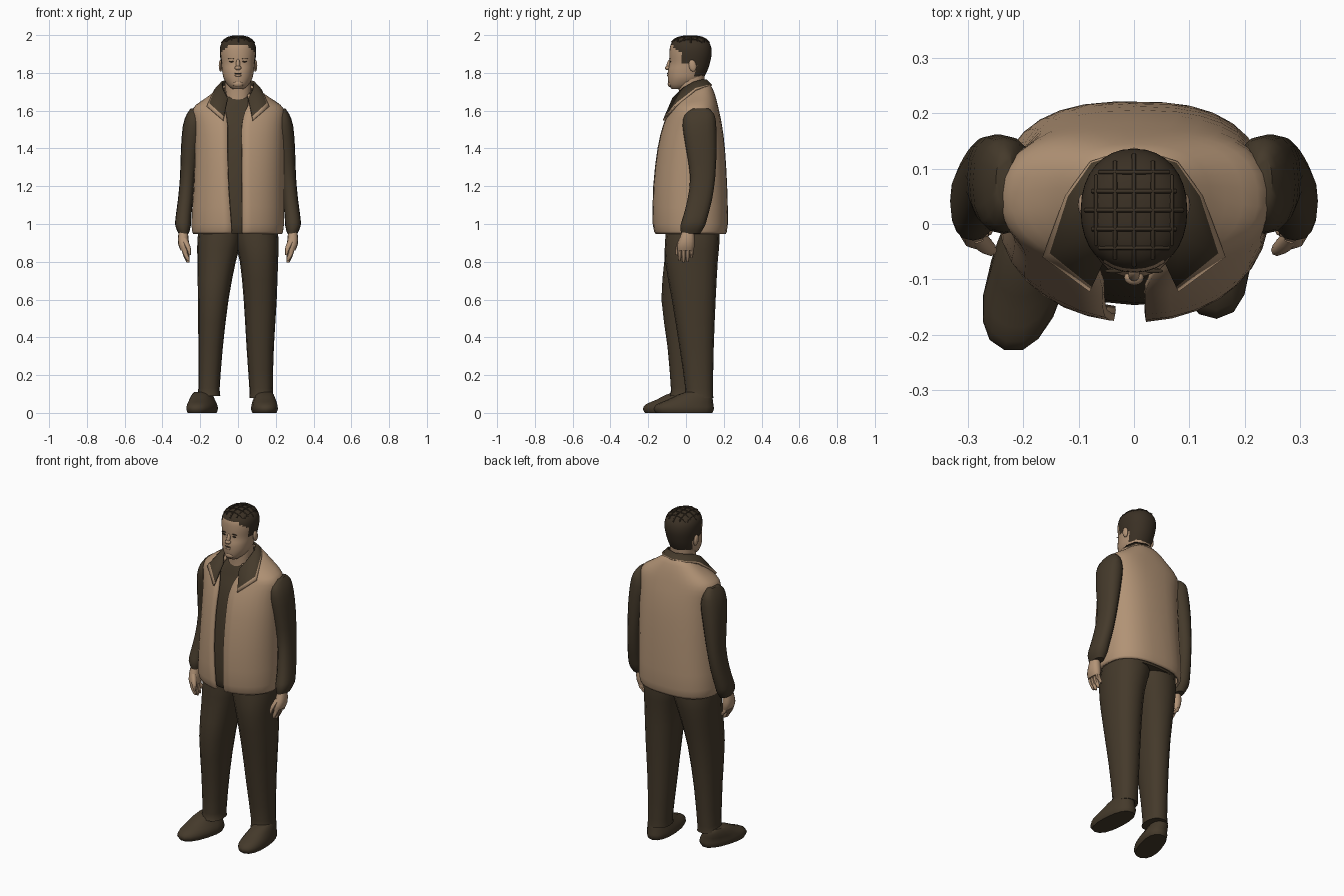
import bpy, bmesh, math
from mathutils import Vector, Matrix

if "Cube" in bpy.data.objects:
    bpy.data.objects.remove(bpy.data.objects["Cube"])


def material(name, rgb):
    m = bpy.data.materials.new(name)
    m.use_nodes = True
    m.diffuse_color = (*rgb, 1)
    m.node_tree.nodes["Principled BSDF"].inputs["Base Color"].default_value = (*rgb, 1)
    return m


TAN = material("tan cloth", (0.44, 0.29, 0.178))
SKIN = material("skin", (0.45, 0.295, 0.184))
DARK = material("dark brown cloth", (0.059, 0.042, 0.024))
HAIR = material("dark hair", (0.043, 0.03, 0.018))


def finish(name, bm, mats, angle=50):
    bmesh.ops.recalc_face_normals(bm, faces=bm.faces)
    me = bpy.data.meshes.new(name)
    bm.to_mesh(me)
    bm.free()
    for m in mats:
        me.materials.append(m)
    ob = bpy.data.objects.new(name, me)
    bpy.context.collection.objects.link(ob)
    bpy.ops.object.select_all(action='DESELECT')
    ob.select_set(True)
    bpy.context.view_layer.objects.active = ob
    bpy.ops.object.shade_smooth_by_angle(angle=math.radians(angle))
    return ob


def refine(rings, k):
    """Catmull-Rom steps between the given rings."""
    out = []
    for i in range(len(rings) - 1):
        quad = [rings[max(0, min(len(rings) - 1, i + d))] for d in (-1, 0, 1, 2)]
        for s in range(k):
            t = s / k
            out.append([0.5 * (2 * b + (c - a) * t + (2 * a - 5 * b + 4 * c - d) * t * t
                               + (3 * b - a - 3 * c + d) * t ** 3) for a, b, c, d in zip(*quad)])
    return out + [list(rings[-1])]


def loft(name, rings, mats, n=16, k=2, p=0.85, front=0.85, side=1, turn=0, opened=False, rule=None):
    """Rings hold z, x0, x1, y0, y1, then optional tilt and opening edges.
    p and front set how boxy the back and front halves are."""
    bm = bmesh.new()
    rows = []
    for r in refine(rings, k):
        z, x0, x1, y0, y1 = r[:5]
        cx, cy, rx, ry = (x0 + x1) / 2, (y0 + y1) / 2, (x1 - x0) / 2, (y1 - y0) / 2
        tilt = r[5] if len(r) > 5 else 0
        a, b = 0, math.tau * (n - 1) / n
        if opened:
            a, b = [math.asin(math.copysign(min(1, abs(g - cx) / rx) ** (1 / front), g - cx))
                    for g in (r[7], r[6])]
            b += math.tau
        row = []
        for i in range(n):
            t = a + (b - a) * i / (n - 1)
            u, v = math.sin(t), -math.cos(t)
            e = front if v < 0 else p
            x = rx * math.copysign(abs(u) ** e, u)
            y = ry * math.copysign(abs(v) ** e, v)
            co = Matrix.Rotation(turn, 3, 'Z') @ Vector((x, y, 0))
            row.append(bm.verts.new((side * (cx + co.x), cy + co.y, z + tilt * y)))
        rows.append(row)
    for lo, hi in zip(rows, rows[1:]):
        for i in range(n - 1 if opened else n):
            j = (i + 1) % n
            bm.faces.new((lo[i], lo[j], hi[j], hi[i]))
    if not opened:
        bm.faces.new(rows[0])
        bm.faces.new(rows[-1])
    if rule:
        for f in bm.faces:
            f.material_index = rule(f.calc_center_median())
    return finish(name, bm, mats)


def thicken(ob, amount):
    m = ob.modifiers.new("thickness", 'SOLIDIFY')
    m.thickness, m.offset = amount, 0


def ball(name, at, size, mat, tilt=0):
    bm = bmesh.new()
    bmesh.ops.create_uvsphere(bm, u_segments=12, v_segments=8, radius=1)
    bm.transform(Matrix.Translation(at) @ Matrix.Rotation(tilt, 4, 'X') @ Matrix.Diagonal((*size, 1)))
    return finish(name, bm, [mat])


# Trousers
loft("right_leg", [(.09, -.217, -.093, -.085, .07), (.13, -.21, -.097, -.08, .07), (.35, -.21, -.08, -.098, .085),
                   (.6, -.212, -.05, -.13, .115), (.8, -.215, -.012, -.115, .155),
                   (.92, -.215, .02, -.11, .175), (1.02, -.2, .03, -.1, .17)], [DARK])
loft("left_leg", [(.08, .06, .188, -.01, .145), (.13, .06, .184, -.004, .143), (.35, .045, .19, -.035, .147),
                  (.6, .03, .205, -.075, .157), (.8, .01, .212, -.11, .168),
                  (.92, -.02, .215, -.11, .178), (1.02, -.03, .2, -.1, .17)], [DARK])

# Shoes
for name, cx, cy, half, turn in (("right_shoe", -.19, -.085, .15, -.3), ("left_shoe", .14, -.012, .16, .06)):
    rings = [(z, cx - w, cx + w, cy - half + toe, cy + half - heel) for z, w, toe, heel in
             ((0, .064, .012, .008), (.02, .071, 0, 0), (.045, .068, .016, .003),
              (.07, .06, .075, .006), (.095, .05, .125, .012), (.11, .04, .17, .03))]
    loft(name, rings, [DARK], turn=turn)

# Open vest: z, bounds, tilt, opening edges
vest = [(.95, -.232, .228, -.156, .205, 0, -.035, .022), (1.0, -.24, .237, -.17, .215, 0, -.035, .022),
        (1.2, -.228, .238, -.167, .211, 0, -.05, .02), (1.4, -.222, .238, -.144, .199, 0, -.055, .02),
        (1.52, -.226, .238, -.115, .184, 0, -.055, .02), (1.59, -.236, .24, -.087, .17, 0, -.065, .035),
        (1.625, -.218, .22, -.077, .16, .08, -.072, .048), (1.66, -.162, .162, -.068, .147, .2, -.075, .055),
        (1.692, -.113, .111, -.057, .13, .33, -.07, .055), (1.706, -.085, .083, -.05, .115, .36, -.06, .05)]
thicken(loft("vest", vest, [TAN], n=32, p=.76, front=.97, opened=True), .014)

# Shirt under the vest
loft("shirt", [(z, a + .02, b - .02, c + .024, d - .02, t) for z, a, b, c, d, t, g, h in vest[:-1]],
     [DARK], n=24, p=.76, front=.97)

# Turned-down collar: dark leaf with a tan border
inner = [(0, .105, 1.762), (.06, .085, 1.762), (.085, .04, 1.75), (.08, -.02, 1.715), (.055, -.068, 1.665)]
outer = [(0, .132, 1.735), (.075, .108, 1.732), (.116, .05, 1.716), (.15, -.05, 1.637), (.075, -.11, 1.568)]
bm = bmesh.new()
for s in (1, -1):
    rows = [[], [], []]
    for a, b, border in zip(inner, outer, (.004, .005, .008, .022, .022)):
        a, b = Vector((a[0] * s, *a[1:])), Vector((b[0] * s, *b[1:]))
        edge = b + (b - a).normalized() * border
        for row, co in zip(rows, (a, b, edge)):
            row.append(bm.verts.new(co))
    for m in (0, 1):
        for i in range(len(inner) - 1):
            f = bm.faces.new((rows[m][i], rows[m][i + 1], rows[m + 1][i + 1], rows[m + 1][i]))
            f.material_index = m
bmesh.ops.remove_doubles(bm, verts=bm.verts, dist=.0005)
thicken(finish("collar", bm, [DARK, TAN]), .01)

# Sleeves and hands
for side, label in ((1, "left"), (-1, "right")):
    loft(label + "_sleeve", [(.95, .26, .315, -.025, .075), (.99, .25, .332, -.03, .1), (1.04, .247, .33, -.015, .115),
                             (1.13, .238, .318, .008, .138), (1.25, .225, .307, .022, .155), (1.4, .2, .302, 0, .162),
                             (1.52, .18, .292, -.018, .16), (1.58, .2, .272, -.005, .15), (1.612, .215, .25, .035, .12)],
         [DARK], side=side)
    loft(label + "_palm", [(.86, .262, .304, -.045, .04), (.89, .26, .316, -.045, .046),
                           (.93, .262, .318, -.032, .045), (.98, .27, .31, -.015, .04)], [SKIN], n=12, side=side)
    for i in range(4):
        y, low = -.045 + i * .021, (.805, .795, .8, .82)[i]
        loft(f"{label}_finger_{i + 1}", [(low, .256, .27, y + .006, y + .016), (low + .015, .256, .28, y + .002, y + .02),
                                         (.845, .265, .294, y + .001, y + .021), (.88, .27, .302, y, y + .021)],
             [SKIN], n=8, side=side)
    loft(label + "_thumb", [(.835, .25, .262, -.055, -.042), (.86, .248, .27, -.058, -.036),
                            (.89, .255, .285, -.052, -.025), (.925, .27, .3, -.035, -.005)], [SKIN], n=8, side=side)

# Neck and head, with the hairline cut by height and depth
loft("neck", [(1.63, -.07, .066, -.038, .09), (1.68, -.067, .067, -.037, .09),
              (1.74, -.069, .069, -.04, .095), (1.8, -.069, .069, -.04, .1)], [SKIN])


def is_hair(c):
    if c.y < -.015:
        line = 1.945 - max(0, abs(c.x) - .05)
    else:
        line = 1.845 if c.y < .025 else 1.865 if c.y < .05 else 1.775
    return int(c.z > line)


head = loft("head", [(1.715, -.03, .03, -.075, -.01), (1.735, -.054, .054, -.09, .05), (1.77, -.075, .075, -.096, .09),
                     (1.81, -.084, .084, -.096, .112), (1.85, -.089, .089, -.088, .126), (1.9, -.096, .096, -.088, .136),
                     (1.94, -.094, .094, -.084, .132), (1.968, -.079, .079, -.07, .115), (1.986, -.052, .052, -.042, .088),
                     (1.994, -.018, .018, 0, .045)], [SKIN, HAIR], n=32, k=4, p=.92, front=.92, rule=is_hair)

# Crossing locks of hair laid over the crown
bpy.context.view_layer.update()
locks = bpy.data.curves.new("hair_locks", 'CURVE')
locks.dimensions, locks.bevel_depth, locks.bevel_resolution = '3D', .004, 0
for axis in (0, 1):
    for row in range(5):
        fixed = .034 * (row - 2)
        path = []
        for i in range(17):
            along = .0125 * (i - 8)
            x, y = (along, fixed) if axis else (fixed, along)
            hit, at, normal, index = head.ray_cast(Vector((x, y + .025, 3)), Vector((0, 0, -1)))
            if hit and at.z > 1.952:
                path.append((*(at + normal * .001), 1))
        line = locks.splines.new('POLY')
        line.points.add(len(path) - 1)
        for pt, co in zip(line.points, path):
            pt.co = co
locks.materials.append(HAIR)
bpy.context.collection.objects.link(bpy.data.objects.new("hair_locks", locks))

# Face
ball("nose_bridge", (0, -.09, 1.845), (.011, .012, .03), SKIN, -.25)
ball("nose_tip", (0, -.097, 1.826), (.018, .014, .012), SKIN)
ball("chin", (0, -.083, 1.742), (.028, .014, .018), SKIN)
ball("lower_lip", (0, -.094, 1.786), (.02, .006, .006), SKIN)
ball("mouth", (0, -.096, 1.797), (.02, .004, .003), HAIR)
for s, label in ((1, "left"), (-1, "right")):
    ball(label + "_ear", (s * .092, .035, 1.838), (.01, .02, .032), SKIN, .2)
    ball(label + "_eye", (s * .034, -.083, 1.86), (.013, .004, .004), HAIR)
    ball(label + "_brow", (s * .036, -.085, 1.875), (.017, .004, .002), HAIR)
